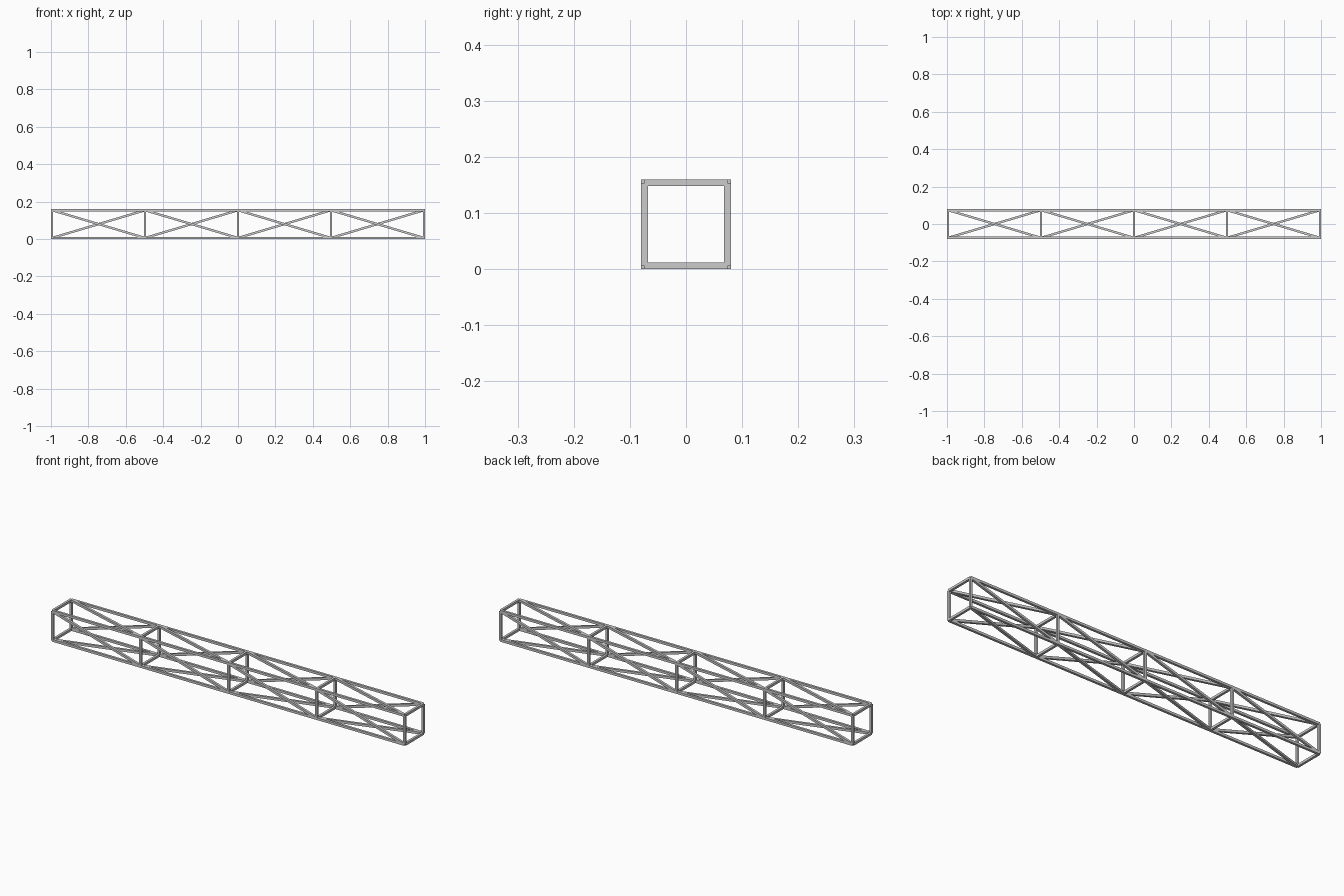
import bpy, bmesh
from mathutils import Vector, Matrix

if "Cube" in bpy.data.objects:
    bpy.data.objects.remove(bpy.data.objects["Cube"])

T = 0.012           # square bar thickness
H = 0.08 - T / 2    # half spacing of bar centres
CZ = 0.08
L = 1.0 - T / 2
FRAMES = [-L + i * L / 2 for i in range(5)]
CORNERS = [(-H, H), (H, H), (H, -H), (-H, -H)]   # y, z around the section


def pt(x, k):
    y, z = CORNERS[k % 4]
    return Vector((x, y, z + CZ))


def bar(bm, a, b, normal):
    # square bar from a to b, one side facing along normal
    w = (b - a).normalized()
    u = Vector(normal)
    v = w.cross(u)
    rot = Matrix((u, v, w)).transposed().to_4x4()
    size = Matrix.Diagonal((T, T, (b - a).length, 1))
    bmesh.ops.create_cube(bm, size=1, matrix=Matrix.Translation((a + b) / 2) @ rot @ size)


def finish(bm, name):
    me = bpy.data.meshes.new(name)
    bm.to_mesh(me)
    bm.free()
    bpy.context.collection.objects.link(bpy.data.objects.new(name, me))


def face_normal(k):
    # normal of the truss side between corners k and k + 1
    d = pt(0, k) + pt(0, k + 1) - Vector((0, 0, 2 * CZ))
    return d.normalized()


# long corner chords
bm = bmesh.new()
for k in range(4):
    bar(bm, pt(-L, k), pt(L, k), (0, 0, 1))
finish(bm, "chords")

# square cross frames, bars running centre to centre
bm = bmesh.new()
for x in FRAMES:
    for k in range(4):
        bar(bm, pt(x, k), pt(x, k + 1), (1, 0, 0))
finish(bm, "cross_frames")

# one diagonal per side and bay, spiralling round the section
bm = bmesh.new()
for x0, x1 in zip(FRAMES, FRAMES[1:]):
    for k in range(4):
        bar(bm, pt(x0, k + 1), pt(x1, k), face_normal(k))
finish(bm, "diagonals")
